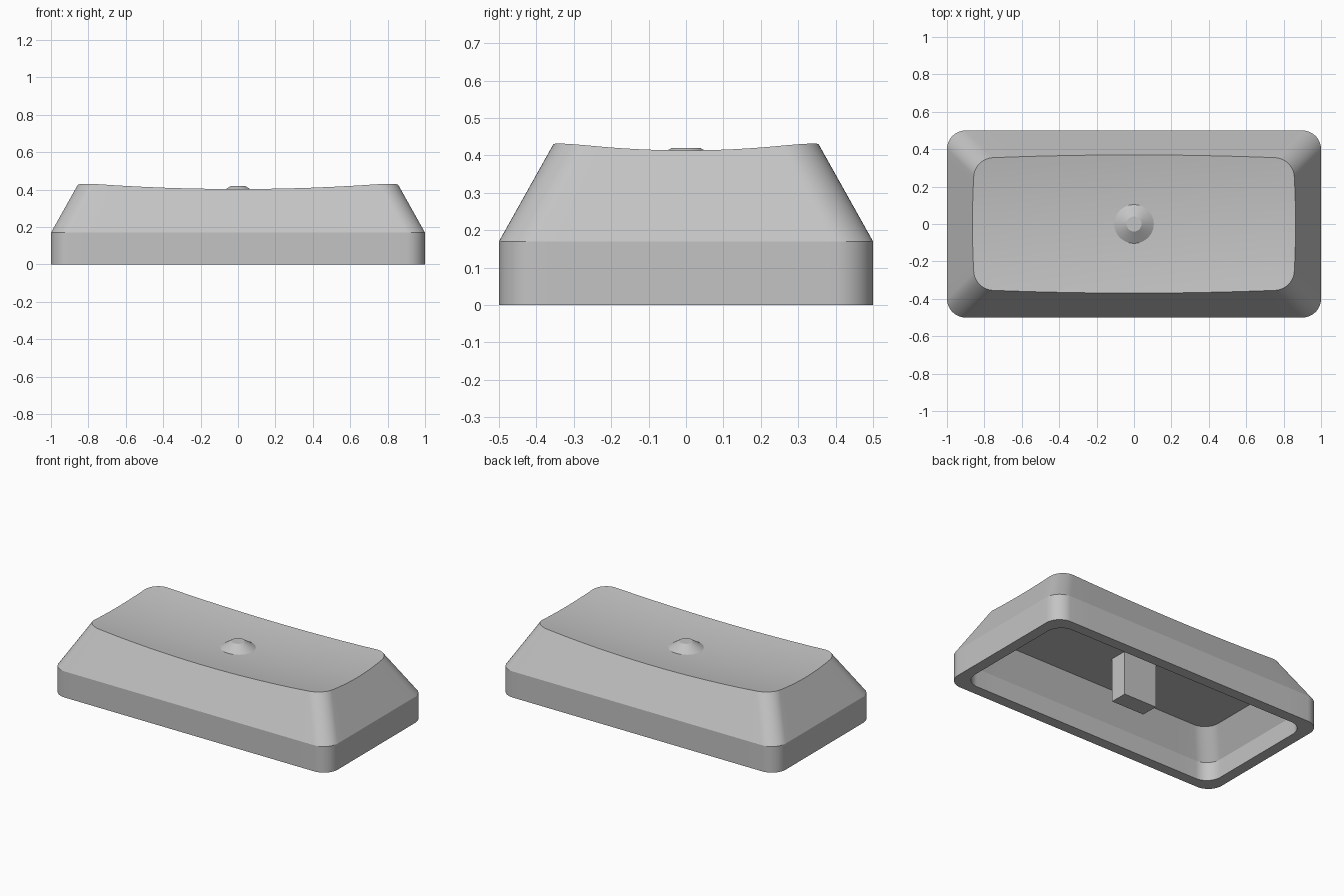
import bpy, bmesh
from math import pi, cos, sin
from mathutils import Vector

cube = bpy.data.objects.get("Cube")
if cube:
    bpy.data.objects.remove(cube, do_unlink=True)

grey = bpy.data.materials.new("plain grey")
grey.use_nodes = True
colour = (0.55, 0.55, 0.55, 1)
grey.diffuse_color = colour
grey.node_tree.nodes["Principled BSDF"].inputs["Base Color"].default_value = colour

SHOULDER, SLOPE, RADIUS = 0.17, 0.56, 0.1
CORNER_STEPS, SIDE_STEPS = 12, 12


def dish(x, y):
    """Height of the shallow scooped top."""
    return 0.376 + 0.05 * x * x + 0.2 * y * y


def outline():
    """Rounded rectangle as pairs of corner centre and outward offset."""
    corners = [(1, 1), (-1, 1), (-1, -1), (1, -1)]
    pairs = []
    for i, (sx, sy) in enumerate(corners):
        centre = Vector((sx * (1 - RADIUS), sy * (0.5 - RADIUS)))
        sign = Vector((sx, sy))
        for k in range(CORNER_STEPS + 1):
            a = pi / 2 * (i + k / CORNER_STEPS)
            pairs.append((centre, sign, Vector((cos(a), sin(a))) * RADIUS))
        # points along the straight side, so that it can follow the dish
        nx, ny = corners[(i + 1) % 4]
        end = Vector((nx * (1 - RADIUS), ny * (0.5 - RADIUS)))
        offset = pairs[-1][2]
        for k in range(1, SIDE_STEPS):
            t = k / SIDE_STEPS
            pairs.append((centre.lerp(end, t), sign.lerp(Vector((nx, ny)), t), offset))
    return pairs


OUTLINE = outline()


def ring(inset, z):
    return [(*(c - s * inset + o), z) for c, s, o in OUTLINE]


def top_edge():
    """Where the sloping walls meet the dish."""
    points = []
    for c, s, o in OUTLINE:
        z = 0.4
        for _ in range(8):
            p = c - s * (z - SHOULDER) * SLOPE + o
            z = dish(*p)
        points.append((*p, z))
    return points


def finish(name, bm):
    bmesh.ops.recalc_face_normals(bm, faces=bm.faces)
    mesh = bpy.data.meshes.new(name)
    bm.to_mesh(mesh)
    bm.free()
    mesh.shade_smooth()
    mesh.set_sharp_from_angle(angle=0.35)
    mesh.materials.append(grey)
    obj = bpy.data.objects.new(name, mesh)
    bpy.context.collection.objects.link(obj)
    return obj


# Hollow shell: ceiling, inner walls, rim, outer walls, then the dish
rim, ceiling, inner_shoulder = 0.07, 0.286, 0.12
edge = top_edge()
rings = [ring(rim + (ceiling - inner_shoulder) * SLOPE, ceiling),
         ring(rim, inner_shoulder), ring(rim, 0),
         ring(0, 0), ring(0, SHOULDER), edge]
for i in range(9, 0, -1):
    f = i / 10
    rings.append([(x * f, y * f, dish(x * f, y * f)) for x, y, z in edge])

bm = bmesh.new()
loops = [[bm.verts.new(p) for p in r] for r in rings]
count = len(OUTLINE)
for low, high in zip(loops, loops[1:]):
    for j in range(count):
        k = (j + 1) % count
        bm.faces.new((low[j], low[k], high[k], high[j]))
bm.faces.new(loops[0])
middle = bm.verts.new((0, 0, dish(0, 0)))
for j in range(count):
    bm.faces.new((loops[-1][j], loops[-1][(j + 1) % count], middle))
finish("shell", bm)

# Small flat-topped cone in the middle of the dish
bm = bmesh.new()
bmesh.ops.create_cone(bm, cap_ends=True, segments=48, radius1=0.107, radius2=0.04, depth=0.043)
nub = finish("centre_nub", bm)
nub.location.z = 0.3975

# Rectangular stem hanging from the ceiling
bm = bmesh.new()
bmesh.ops.create_cube(bm, size=1)
bmesh.ops.scale(bm, vec=(0.236, 0.113, 0.3), verts=bm.verts)
stem = finish("stem", bm)
stem.location.z = 0.15
